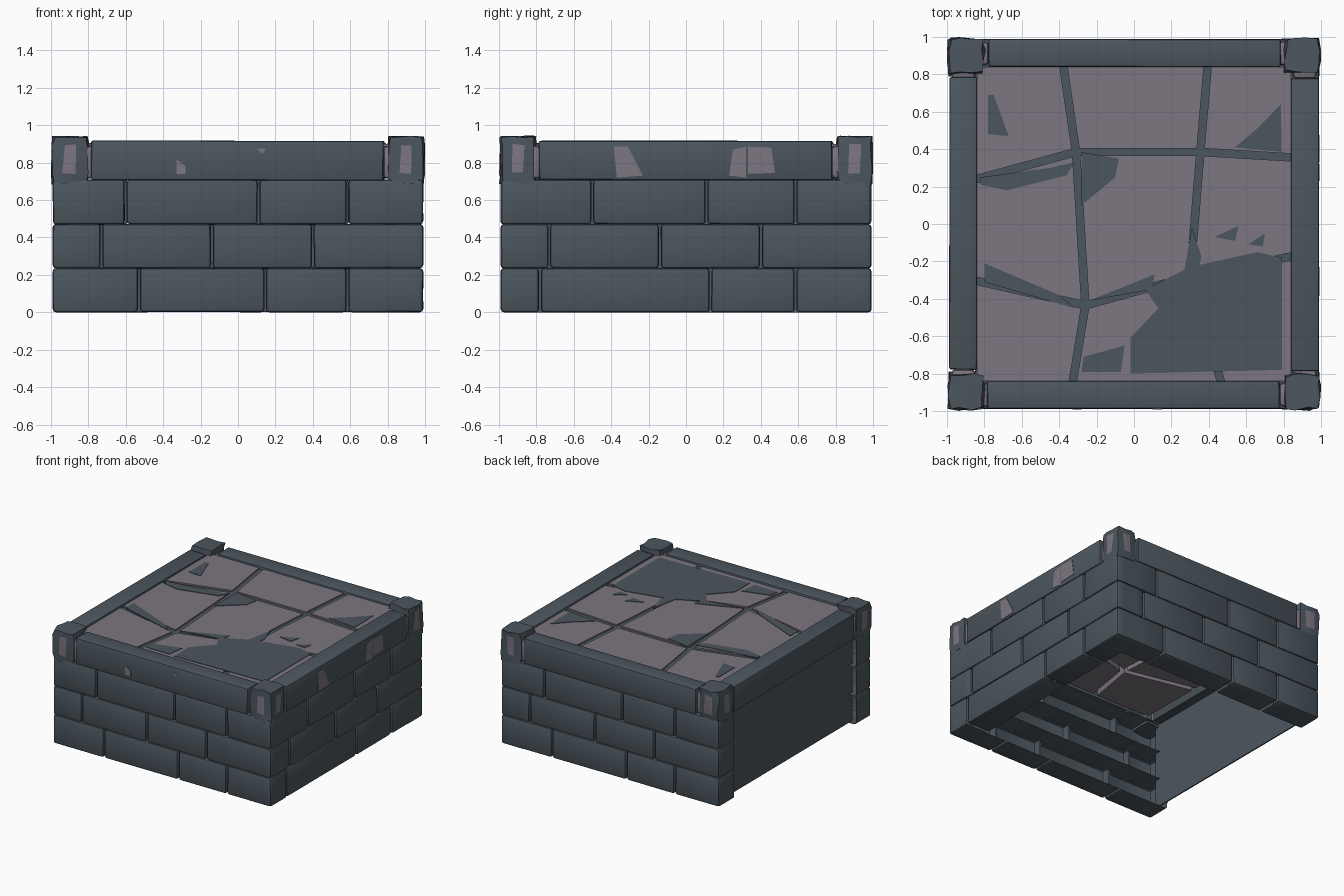
import bpy, bmesh, math, random
from mathutils import Matrix, Vector

if "Cube" in bpy.data.objects:
    bpy.data.objects.remove(bpy.data.objects["Cube"])

random.seed(4)


def material(name, rgb):
    m = bpy.data.materials.new(name)
    m.diffuse_color = (*rgb, 1)
    m.use_nodes = True
    m.node_tree.nodes["Principled BSDF"].inputs["Base Color"].default_value = m.diffuse_color
    return m


SLATE = material("slate grey", (0.072, 0.094, 0.112))
MAUVE = material("mauve stone", (0.205, 0.180, 0.220))


def finish(name, bm, mats, turn=0, smooth=True):
    """Turn the part about z by quarter turns and make an object of it."""
    bm.transform(Matrix.Rotation(turn * math.pi / 2, 4, 'Z'))
    me = bpy.data.meshes.new(name)
    bm.to_mesh(me)
    bm.free()
    for m in mats:
        me.materials.append(m)
    if smooth:
        me.shade_smooth()
        me.set_sharp_from_angle(angle=math.radians(35))
    ob = bpy.data.objects.new(name, me)
    bpy.context.collection.objects.link(ob)
    return ob


def block(name, lo, hi, mat, turn=0, bevel=0.0, wobble=0.0, shell=False):
    """Box between two corners, with soft edges and a hand-cut wobble."""
    bm = bmesh.new()
    bmesh.ops.create_cube(bm, size=1)
    for v in bm.verts:
        v.co = Vector([(l if c < 0 else h) + random.uniform(-wobble, wobble) * (0.4 if i == 1 else 1)
                       for i, (c, l, h) in enumerate(zip(v.co, lo, hi))])
        v.co.z = max(v.co.z, 0)
    edges = list(bm.edges)
    if shell:
        # Bricks are hollow shells, open towards the inside
        bm.normal_update()
        back = [f for f in bm.faces if f.normal.y > .9]
        edges = [e for e in bm.edges if not any(f in back for f in e.link_faces)]
        bmesh.ops.delete(bm, geom=back, context='FACES_ONLY')
    if bevel:
        bmesh.ops.bevel(bm, geom=edges, offset=bevel, segments=2,
                        profile=0.5, affect='EDGES')
    if shell:
        # Joints between neighbouring bricks are only shallow grooves
        bmesh.ops.bisect_plane(bm, geom=bm.verts[:] + bm.edges[:] + bm.faces[:],
                               plane_co=(0, -.92, 0), plane_no=(0, 1, 0))
        bm.normal_update()
        deep = [f for f in bm.faces if abs(f.normal.x) > .9
                and f.calc_center_median().y > -.92 and abs(f.calc_center_median().x) < .96]
        bmesh.ops.delete(bm, geom=deep, context='FACES')
    return finish(name, bm, [mat], turn)


def prism(name, pts, vec, mat, turn=0, inset=0.0):
    """Flat polygon, optionally shrunk, then extruded along a vector."""
    bm = bmesh.new()
    f = bm.faces.new([bm.verts.new(p) for p in pts])
    bm.normal_update()
    if inset:
        rim = bmesh.ops.inset_region(bm, faces=[f], thickness=inset,
                                     use_boundary=True, use_even_offset=True)["faces"]
        bmesh.ops.delete(bm, geom=rim, context='FACES')
    new = bmesh.ops.extrude_face_region(bm, geom=list(bm.faces), use_keep_orig=True)["geom"]
    for v in new:
        if isinstance(v, bmesh.types.BMVert):
            v.co += Vector(vec)
    bmesh.ops.recalc_face_normals(bm, faces=bm.faces)
    return finish(name, bm, [mat], turn, smooth=False)


# Brick walls: joints along each course, for the front, right and back
courses = {
    0: [[-.99, -.53, .145, .585, .99], [-.99, -.73, -.14, .40, .99], [-.99, -.6, .11, .585, .99]],
    1: [[-.99, -.78, .13, .585, .99], [-.99, -.73, -.14, .40, .99], [-.99, -.5, .11, .585, .99]],
}
courses[2] = courses[0]
levels = [(0, .237), (.235, .472), (.47, .71)]
wall_names = ["front", "right", "back", "left"]
for k, rows in courses.items():
    for r, (joints, (z0, z1)) in enumerate(zip(rows, levels)):
        for a, b in zip(joints, joints[1:]):
            g0 = 0 if a == -.99 else .005
            g1 = 0 if b == .99 else .005
            block(f"{wall_names[k]}_brick_course_{r + 1}", (a + g0, -.988, z0),
                  (b - g1, -.79, z1), SLATE, k, 0.018, 0.001, shell=True)

# Plain left wall panel, set slightly back
block("left_wall_panel", (-.925, -.84, 0), (-.915, .84, .74), SLATE)

# Rim beams and corner posts
for k in range(4):
    block(f"{wall_names[k]}_beam", (-.785, -.988, .706), (.778, -.84, .916), SLATE, k, 0.01, 0.003)
    # Mauve cores showing in the gaps between post and beams
    block("post_core", (.777, -.975, .715), (.90, -.85, .89), MAUVE, k, 0.02)
    block("post_core", (.85, -.90, .715), (.975, -.77, .89), MAUVE, k, 0.02)
    # Rough post: a 3 x 3 x 3 block, with bare mauve in the middle of its sides
    bm = bmesh.new()
    bmesh.ops.create_cube(bm, size=2)
    bmesh.ops.subdivide_edges(bm, edges=list(bm.edges), cuts=2, use_grid_fill=True)
    zs = [.688, .745, .895, .938]
    for f in bm.faces:
        c = f.calc_center_median()
        if abs(c.z) < .3 and min(abs(c.x), abs(c.y)) < .3:
            f.material_index = 1
    for v in bm.verts:
        x, y, z = v.co
        edge = 0.92 if abs(x) > .9 and abs(y) > .9 else 1
        cap = 0.95 if abs(z) > .9 else 1
        j = lambda a: random.uniform(-a, a)
        v.co = (.898 + x * .096 * edge * cap + j(.010), -.898 + y * .096 * edge * cap + j(.010),
                zs[round((z + 1) * 1.5)] + j(.006))
        v.co.x = min(v.co.x, 1)
        v.co.y = max(v.co.y, -1)
    finish("corner_post", bm, [SLATE, MAUVE], k)

# Mauve chips on the beams: wall number, then points along and up
chips = [
    (0, [(-.33, .82), (-.28, .78), (-.28, .74), (-.33, .74)]),
    (0, [(.10, .875), (.15, .875), (.13, .845)]),
    (1, [(-.37, .72), (-.23, .73), (-.31, .885), (-.385, .885)]),
    (1, [(.23, .73), (.32, .72), (.32, .885), (.25, .87)]),
    (1, [(.33, .74), (.475, .745), (.455, .88), (.33, .885)]),
]
for k, pts in chips:
    prism(f"{wall_names[k]}_beam_chip", [(u, -.985, z) for u, z in pts], (0, -.007, 0), MAUVE, k)

# Paving: nine irregular stones with grooves between them
grid = [
    [(-.86, .86), (-.38, .86), (.395, .86), (.86, .86)],
    [(-.86, .235), (-.31, .385), (.355, .385), (.86, .355)],
    [(-.86, -.30), (-.26, -.435), (.30, -.28), (.86, -.17)],
    [(-.86, -.86), (-.33, -.86), (.47, -.86), (.86, -.86)],
]
for r in range(3):
    for c in range(3):
        quad = [grid[r + 1][c], grid[r + 1][c + 1], grid[r][c + 1], grid[r][c]]
        prism("paving_stone", [(x, y, .77) for x, y in quad], (0, 0, .13), MAUVE, inset=.02)

# Slate sheet that shows in the grooves
s = .85
prism("groove_sheet", [(-s, -s, .886), (s, -s, .886), (s, s, .886), (-s, s, .886)], (0, 0, .003), SLATE)

# Slate coloured worn patches lying on the paving
patches = [
    [(-.78, .48), (-.67, .47), (-.75, .69), (-.78, .69)],
    [(-.82, .21), (-.68, .18), (-.36, .26), (-.32, .33), (-.45, .30), (-.82, .25)],
    [(-.28, .10), (-.10, .25), (-.08, .35), (-.28, .385)],
    [(.54, .41), (.79, .385), (.785, .64), (.67, .52)],
    [(-.02, -.80), (.79, -.78), (.79, -.18), (.66, -.15), (.30, -.23), (.06, -.35), (.13, -.45), (-.02, -.61)],
    [(-.28, -.79), (-.07, -.79), (-.05, -.65), (-.27, -.71)],
    [(-.80, -.31), (-.32, -.45), (-.40, -.38), (-.80, -.21)],
    [(.43, -.07), (.54, -.09), (.56, -.01)],
    [(.61, -.11), (.69, -.12), (.70, -.05)],
    [(.26, -.30), (.34, -.28), (.36, -.17), (.31, -.02)],
    [(-.24, -.41), (.10, -.35), (.11, -.27)],
]
for p in patches:
    prism("worn_patch", [(x, y, .896) for x, y in p], (0, 0, .008), SLATE)
